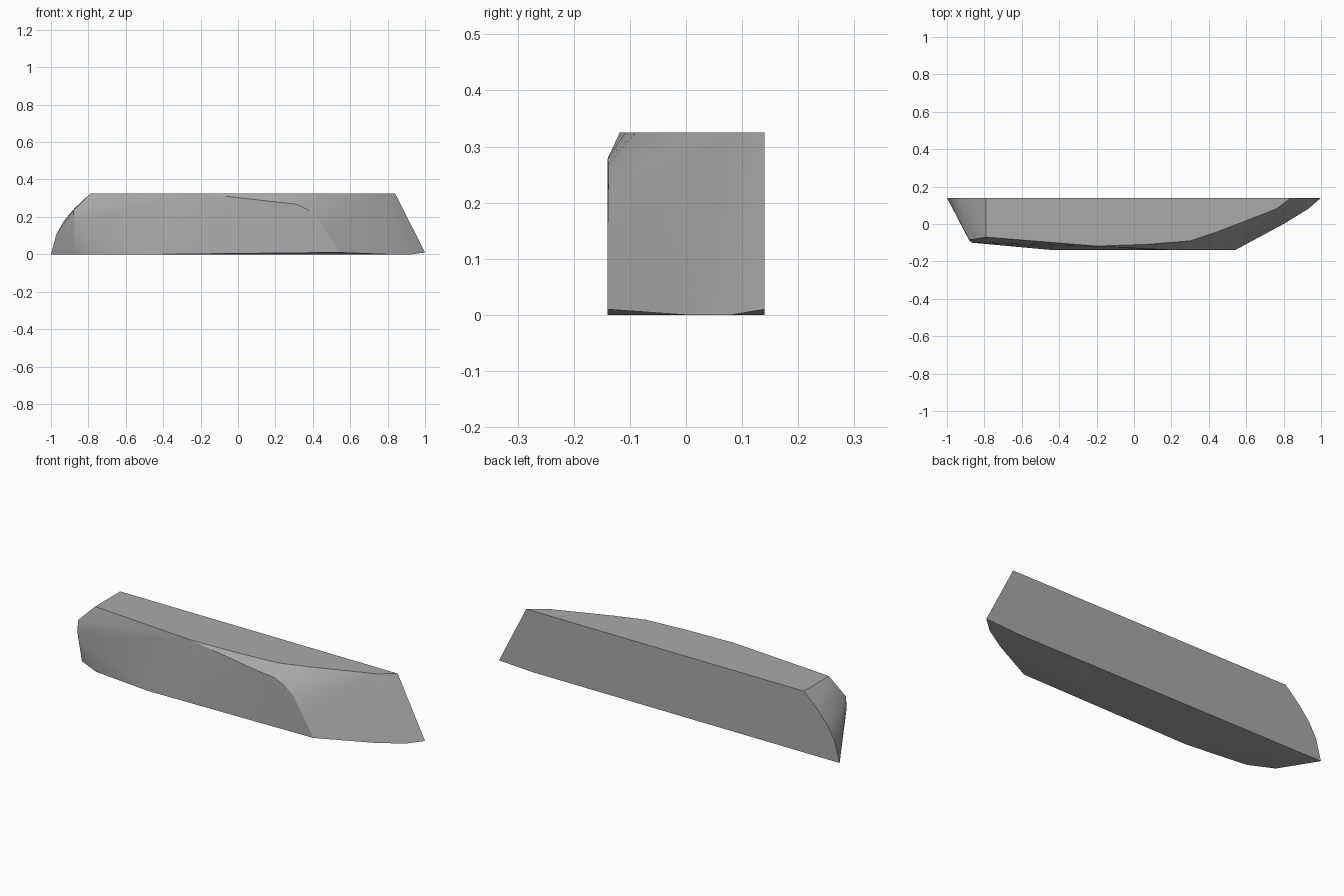
import bpy, bmesh, math

cube = bpy.data.objects.get("Cube")
if cube:
    bpy.data.objects.remove(cube, do_unlink=True)

# Single plain grey material
grey = bpy.data.materials.new("plain grey")
grey.use_nodes = True
colour = (0.4, 0.4, 0.4, 1)
grey.diffuse_color = colour
grey.node_tree.nodes["Principled BSDF"].inputs["Base Color"].default_value = colour

BACK, TOP = 0.14, 0.325

# Underside outline, slightly lifted at the front and the pointed end
base = [(-1, BACK, 0), (-0.885, -0.045, 0), (-0.76, -0.105, 0), (-0.43, -0.14, 0),
        (0.54, -0.14, 0.01), (0.8, 0.0, 0), (0.93, 0.08, 0), (1, BACK, 0.01),
        (0.8, BACK, 0), (0.4, -0.03, 0)]
# Flat top outline
top = [(x, y, TOP) for x, y in [(-0.79, BACK), (-0.79, -0.07), (-0.2, -0.118), (0.08, -0.108),
                                (0.3, -0.09), (0.45, -0.04), (0.76, 0.08), (0.84, BACK)]]
# Rounded edge of the back face at the blunt end
blunt_end = [(-0.97, BACK, 0.11), (-0.93, BACK, 0.18), (-0.87, BACK, 0.25)]
# Upright front corner at the blunt end
corner = [(-0.88, -0.09, 0.17), (-0.88, -0.085, 0.235), (-0.865, -0.1, 0.17)]
# Curved rim of the front panel
rim = [(0.22, -0.14, 0.278), (0.31, -0.138, 0.268), (0.37, -0.138, 0.24),
       (0.42, -0.139, 0.205), (0.48, -0.14, 0.11)]

# Wrap the outlines in one closed shell
bm = bmesh.new()
for p in base + top + blunt_end + corner + rim:
    bm.verts.new(p)
hull = bmesh.ops.convex_hull(bm, input=bm.verts)
loose = [v for v in bm.verts if not v.link_faces]
bmesh.ops.delete(bm, geom=loose, context='VERTS')
bmesh.ops.dissolve_limit(bm, angle_limit=math.radians(1), verts=bm.verts, edges=bm.edges)
bmesh.ops.recalc_face_normals(bm, faces=bm.faces)
mesh = bpy.data.meshes.new("hull_block")
bm.to_mesh(mesh)
bm.free()
mesh.materials.append(grey)
block = bpy.data.objects.new("hull_block", mesh)
bpy.context.collection.objects.link(block)

# Smooth the gentle facets and keep the strong edges
bpy.ops.object.select_all(action='DESELECT')
block.select_set(True)
bpy.context.view_layer.objects.active = block
bpy.ops.object.shade_smooth_by_angle(angle=math.radians(30))
